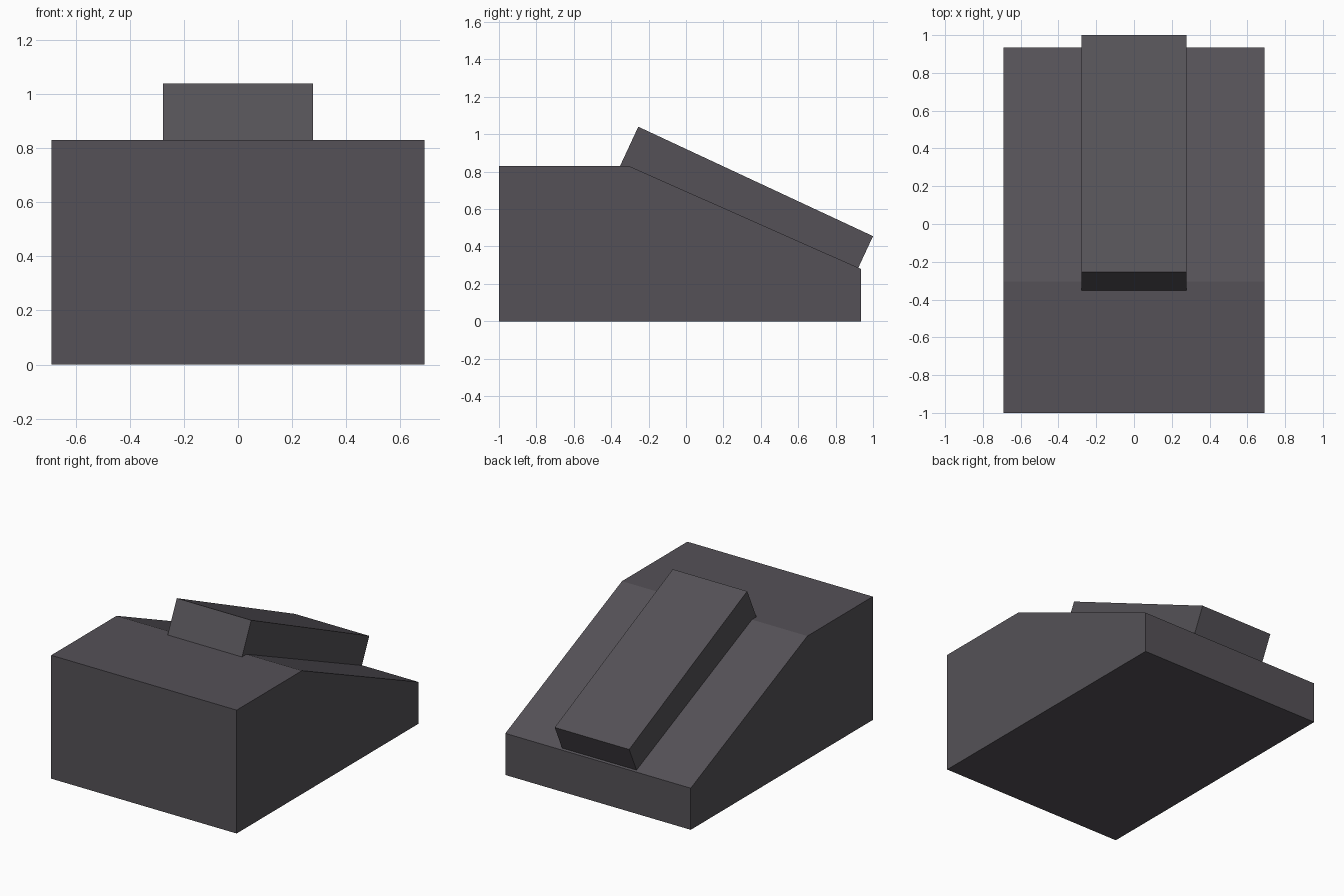
import bpy
import bmesh

if "Cube" in bpy.data.objects:
    bpy.data.objects.remove(bpy.data.objects["Cube"])

# One dark grey material
grey = bpy.data.materials.new("dark_grey")
grey.diffuse_color = (0.09, 0.083, 0.095, 1)
grey.use_nodes = True
grey.node_tree.nodes["Principled BSDF"].inputs["Base Color"].default_value = grey.diffuse_color


def extrude_profile(name, profile, half_width):
    """Extrude a (y, z) side profile symmetrically along x."""
    bm = bmesh.new()
    face = bm.faces.new([bm.verts.new((-half_width, y, z)) for y, z in profile])
    result = bmesh.ops.extrude_face_region(bm, geom=[face])
    moved = [v for v in result["geom"] if isinstance(v, bmesh.types.BMVert)]
    bmesh.ops.translate(bm, verts=moved, vec=(2 * half_width, 0, 0))
    bmesh.ops.recalc_face_normals(bm, faces=bm.faces)
    mesh = bpy.data.meshes.new(name)
    bm.to_mesh(mesh)
    bm.free()
    mesh.materials.append(grey)
    obj = bpy.data.objects.new(name, mesh)
    bpy.context.collection.objects.link(obj)
    return obj


# Wedge body with a flat top and a sloping back
extrude_profile("wedge_body", [(-1, 0), (0.935, 0), (0.935, 0.28),
                               (-0.305, 0.83), (-1, 0.83)], 0.69)

# Raised slab lying on the slope, its underside sunk into the body
top_front, top_back = (-0.255, 1.04), (1.0, 0.455)
sink = (-0.102, -0.219)
bottom = [(y + sink[0], z + sink[1]) for y, z in (top_back, top_front)]
extrude_profile("sloped_slab", [top_front, top_back] + bottom, 0.277)
